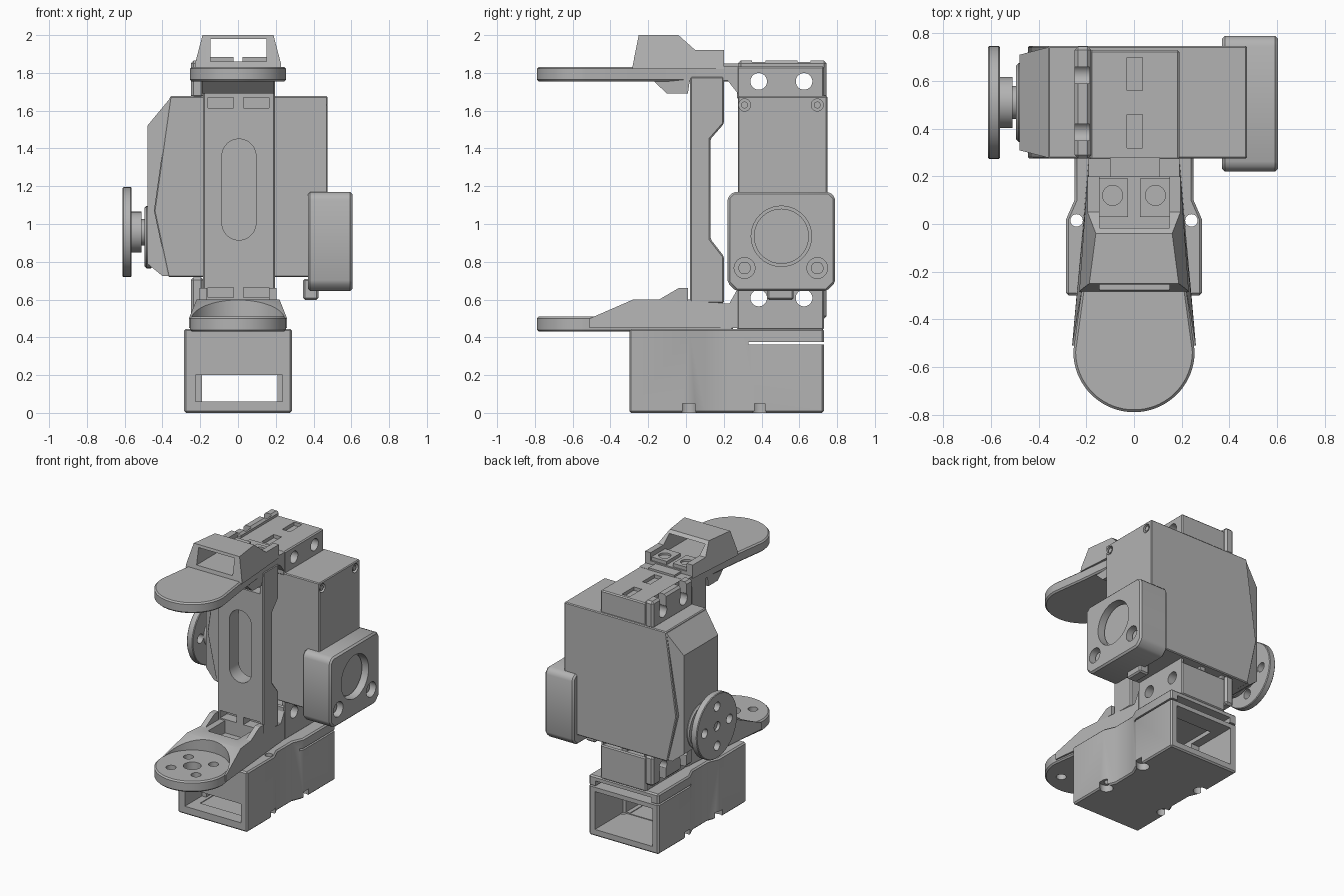
import bpy, bmesh, math
from mathutils import Vector

cube = bpy.data.objects.get("Cube")
if cube:
    bpy.data.objects.remove(cube, do_unlink=True)

grey = bpy.data.materials.new("plain grey")
grey.use_nodes = True
colour = (0.45, 0.45, 0.45, 1)
grey.diffuse_color = colour
grey.node_tree.nodes["Principled BSDF"].inputs["Base Color"].default_value = colour


def prism(name, axis, pts, a, b, bevel=0):
    """Extrude a 2D outline along an axis; outline uses the other two axes in order."""
    def place(p, h):
        v = list(p)
        v.insert("xyz".index(axis), h)
        return Vector(v)
    bm = bmesh.new()
    lo = [bm.verts.new(place(p, a)) for p in pts]
    hi = [bm.verts.new(place(p, b)) for p in pts]
    bm.faces.new(lo)
    bm.faces.new(hi)
    n = len(pts)
    for i in range(n):
        j = (i + 1) % n
        bm.faces.new((lo[i], lo[j], hi[j], hi[i]))
    bmesh.ops.recalc_face_normals(bm, faces=bm.faces)
    me = bpy.data.meshes.new(name)
    bm.to_mesh(me)
    bm.free()
    me.materials.append(grey)
    ob = bpy.data.objects.new(name, me)
    bpy.context.collection.objects.link(ob)
    if bevel:
        m = ob.modifiers.new("bevel", "BEVEL")
        m.width = bevel
        m.limit_method = "ANGLE"
        apply(ob, m)
    return ob


def apply(ob, m):
    bpy.ops.object.select_all(action="DESELECT")
    ob.select_set(True)
    bpy.context.view_layer.objects.active = ob
    bpy.ops.object.modifier_apply(modifier=m.name)


def box(name, x, y, z, bevel=0):
    return prism(name, "z", [(x[0], y[0]), (x[1], y[0]), (x[1], y[1]), (x[0], y[1])], z[0], z[1], bevel)


def circle(u, v, r, n=40, start=0, sweep=2 * math.pi):
    steps = n if sweep > 6 else n - 1
    return [(u + r * math.cos(start + sweep * i / steps), v + r * math.sin(start + sweep * i / steps)) for i in range(n)]


def disc(name, axis, u, v, r, a, b, bevel=0):
    return prism(name, axis, circle(u, v, r), a, b, bevel)


def cut(ob, *cutters):
    for c in cutters:
        m = ob.modifiers.new("cut", "BOOLEAN")
        m.operation, m.solver, m.object = "DIFFERENCE", "EXACT", c
        apply(ob, m)
        bpy.data.objects.remove(c, do_unlink=True)


def mirrored(half):
    """Close an outline from its +x half, listed front to back."""
    return half + [(-x, y) for x, y in reversed(half)]


# Hollow base with a waist, cable openings and screw recesses
base = prism("base_box", "z", mirrored([(.285, -.3), (.285, .02), (.25, .1), (.25, .28), (.285, .36), (.285, .73)]), 0, .445, .01)
cut(base,
    box("c", (-.19, .21), (-.4, .8), (.06, .2)),
    box("c", (-.225, .235), (-.4, -.1), (.06, .2)),
    box("c", (-.17, .18), (-.2, .6), (.055, .36)),
    box("c", (-.235, .235), (.4, .8), (.05, .33)),
    box("c", (-.4, .4), (.33, .8), (.362, .374)),
    box("c", (-.23, .23), (.6, .8), (.362, .41)))
for s in (-1, 1):
    for y in (.01, .39):
        cut(base, disc("c", "z", s * .25, y, .045, -.1, .05))
    cut(base, disc("c", "z", s * .241, .015, .026, -.1, .6))

# Lower round horn with bolt holes and a ramp scooped by the disc
cy = -.535
arc = circle(0, cy, .255, 40, math.pi, math.pi)
outline = arc + [(.22, -.28), (.19, 0), (.19, .25), (-.19, .25), (-.19, 0), (-.22, -.28)]
lower = prism("lower_horn", "z", outline, .43, .51, .01)
cut(lower, disc("c", "z", 0, cy, .06, .3, .6))
for i in range(4):
    a = math.pi / 4 + i * math.pi / 2
    cut(lower, disc("c", "z", .145 * math.cos(a), cy + .145 * math.sin(a), .034, .3, .6))

ramp = prism("lower_arm", "x", [(-.51, .5), (-.28, .6), (.02, .6), (.2, .58), (.23, .58), (.275, .66), (.275, .45), (-.51, .45)], -.26, .26)
for v in ramp.data.vertices:
    v.co.x *= max(.73, min(1, 1 - (v.co.y + .5) * .7))
cut(ramp, disc("c", "z", 0, cy, .25, .4, .8),
    box("c", (-.12, .12), (-.18, .02), (.5, .7)))
for x in (-.205, .165):
    prism("lower_gusset", "x", [(-.16, .59), (-.04, .66), (.01, .66), (.01, .59)], x, x + .04)

# Upper round horn and its underside arm
prism("upper_horn", "z", outline, 1.755, 1.832, .01)
prism("upper_arm", "x", [(-.38, 1.77), (-.17, 1.755), (-.1, 1.69), (.01, 1.69), (.02, 1.76), (.22, 1.76),
                         (.275, 1.69), (.275, 1.835), (-.3, 1.83)], -.19, .19)

# Column joining the two horns, slotted and pocketed
column = prism("column", "x", [(.02, .58), (.2, .58), (.2, .83), (.13, .92), (.13, 1.45), (.2, 1.53), (.2, 1.78), (.02, 1.78)],
               -.185, .195, .008)
slot = circle(.005, 1.36, .09, 20, 0, math.pi) + circle(.005, 1.005, .09, 20, math.pi, math.pi)
cut(column, prism("c", "y", slot, -.1, .4))
for x in (-.16, .03):
    for z in (.61, 1.615):
        cut(column, box("c", (x, x + .135), (-.1, .1), (z, z + .055)))

# Open hood on the upper horn
hood = prism("hood", "x", [(-.285, 1.82), (-.28, 1.85), (-.25, 2), (-.04, 2), (.05, 1.92), (.2, 1.92), (.2, 1.82)], -.23, .23)
for v in hood.data.vertices:
    v.co.x *= 1 - 1.15 * max(0, v.co.z - 1.84) - (.12 if v.co.y > -.1 and v.co.z > 1.9 else 0)
    if v.co.y > 0:
        v.co.x = math.copysign(.195, v.co.x)
cut(hood, box("c", (-.145, .15), (-.5, .5), (1.86, 1.98)))
for s in (-1, 1):
    pad = box("hood_screw_pad", sorted((s * .025, s * .15)), (.03, .19), (1.85, 1.885))
    cut(pad, disc("c", "z", s * .09, .12, .042, 1.87, 1.95))
box("hood_tail", (-.1, .11), (.19, .28), (1.82, 1.85))

# Servo brackets above and below, with cross holes and slotted lugs
for name, z0, z1, hole, up in (("upper", 1.66, 1.835, 1.755, 1), ("lower", .44, .69, .608, -1)):
    bracket = box(name + "_bracket", (-.185, .19), (.27, .73), (z0, z1), .008)
    lug = box(name + "_lug", (-.25, -.18), (.275, .745), (hole - .09 - .02 * (up < 0), hole + .11), .015)
    for y in (.385, .625):
        for part in (bracket, lug):
            cut(part, disc("c", "x", y, hole, .044, -.5, .5))
        cut(lug, box("c", (-.3, -.187), (y - .035, y + .035), sorted((hole, hole + up * .2))))
    if up > 0:
        for y in (.32, .56):
            cut(bracket, box("c", (-.03, .035), (y, y + .14), (1.81, 1.9)))
for x in (-.185, -.02, .17):
    box("bracket_rib", (x, x + .04 if x == -.02 else x + .02), (.28, .72), (.68, .73))

# Servo case with a chamfered gear cover
case = prism("servo_case", "y", [(-.36, 1.677), (.475, 1.677), (.475, .72), (-.37, .72), (-.445, 1.07)], .275, .748, .006)
for y in (.31, .695):
    cut(case, disc("c", "x", y, 1.63, .032, .45, .6))
    disc("case_screw", "x", y, 1.63, .018, .44, .47)
cover = prism("gear_cover", "y", [(-.36, 1.665), (-.48, 1.52), (-.48, .79), (-.4, .725), (-.36, .725)], 0, 1)
for v in cover.data.vertices:
    half = .232 + .26 * (v.co.x + .36)
    v.co.y = .51 + half * (1 if v.co.y > .5 else -1)
disc("cover_boss", "x", .51, .93, .165, -.495, -.45, .01)

# Output shaft, hub and drive wheel
disc("output_gear", "x", .51, .957, .07, -.52, -.48)
disc("wheel_hub", "x", .51, .957, .108, -.57, -.51)
wheel = disc("drive_wheel", "x", .51, .957, .238, -.612, -.563, .005)
for dy, dz in ((0, 0), (.145, 0), (-.145, 0), (0, .145), (0, -.145)):
    cut(wheel, disc("c", "x", .51 + dy, .957 + dz, .034, -.7, -.59 if dy == dz else -.5))

# Rear bearing housing with a round recess and screws
c = .045
housing = prism("bearing_housing", "x", [(.22 + c, .645), (.79 - c, .645), (.79, .645 + c), (.79, 1.17 - .03),
                                         (.79 - .03, 1.17), (.22 + .03, 1.17), (.22, 1.17 - .03), (.22, .645 + c)], .37, .605, .012)
cut(housing, disc("c", "x", .505, .935, .16, .54, .7))
disc("bearing_cap", "x", .505, .935, .146, .47, .56)
for y in (.31, .695):
    cut(housing, disc("c", "x", y, .767, .055, .53, .7))
    disc("housing_screw", "x", y, .767, .033, .5, .57)
box("connector", (.345, .425), (.43, .57), (.598, .71), .01)

# Crisp edges with smooth round walls
for ob in list(bpy.context.collection.objects):
    if ob.type == "MESH" and grey.name in ob.data.materials:
        bpy.ops.object.select_all(action="DESELECT")
        ob.select_set(True)
        bpy.context.view_layer.objects.active = ob
        bpy.ops.object.shade_smooth_by_angle(angle=math.radians(25))
